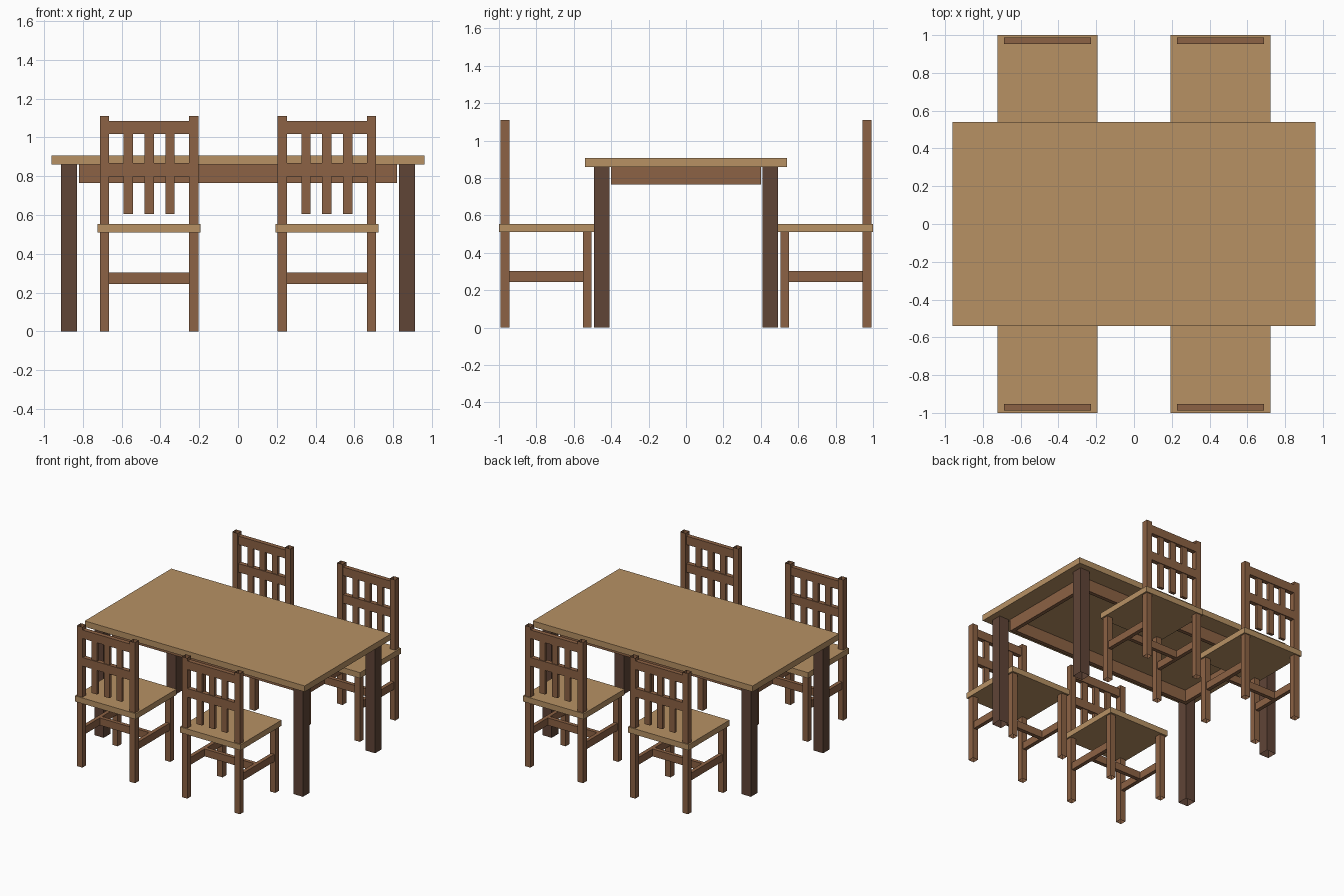
import bpy
import bmesh
from mathutils import Matrix

if "Cube" in bpy.data.objects:
    bpy.data.objects.remove(bpy.data.objects["Cube"])


def material(name, rgb):
    m = bpy.data.materials.new(name)
    m.diffuse_color = (*rgb, 1)
    m.use_nodes = True
    m.node_tree.nodes["Principled BSDF"].inputs["Base Color"].default_value = m.diffuse_color
    return m


LIGHT = material("light wood", (0.474, 0.283, 0.127))
BROWN = material("brown wood", (0.262, 0.122, 0.058))
DARK = material("dark wood", (0.115, 0.058, 0.037))


def box(name, mat, x, y, z, open_ends=False):
    """Box from (min, max) ranges; open_ends leaves off top and bottom."""
    size = [r[1] - r[0] for r in (x, y, z)]
    mid = [(r[0] + r[1]) / 2 for r in (x, y, z)]
    bm = bmesh.new()
    bmesh.ops.create_cube(bm, size=1, matrix=Matrix.Translation(mid) @ Matrix.Diagonal((*size, 1)))
    if open_ends:
        bm.normal_update()
        caps = [f for f in bm.faces if abs(f.normal.z) > 0.9]
        bmesh.ops.delete(bm, geom=caps, context='FACES_ONLY')
    me = bpy.data.meshes.new(name)
    bm.to_mesh(me)
    bm.free()
    me.materials.append(mat)
    ob = bpy.data.objects.new(name, me)
    bpy.context.collection.objects.link(ob)
    return ob


def around(c, width):
    return (c - width / 2, c + width / 2)


# Table: top, hollow legs, apron frame set inside the legs
box("table_top", LIGHT, (-0.96, 0.96), (-0.54, 0.54), (0.86, 0.907))
for sx in (-1, 1):
    for sy in (-1, 1):
        box("table_leg", DARK, around(sx * 0.87, 0.082), around(sy * 0.45, 0.082), (0, 0.86), True)
T = 0.03
for s in (-1, 1):
    box("long_apron", BROWN, (-0.82, 0.82), around(s * (0.4 - T / 2), T), (0.765, 0.86))
    box("short_apron", BROWN, around(s * (0.82 - T / 2), T), (-0.4 + T, 0.4 - T), (0.765, 0.86))


def chair(cx, side):
    """Chair centred on cx; side is -1 for the front row, 1 for the back row."""
    cy = side * 0.748
    back = cy + side * 0.22
    front = cy - side * 0.22
    box("seat", LIGHT, around(cx, 0.53), around(side * 0.745, 0.51), (0.51, 0.555))
    for s in (-1, 1):
        px = cx + s * 0.23
        box("back_post", BROWN, around(px, 0.047), around(back, 0.047), (0, 1.11), True)
        box("front_leg", BROWN, around(px, 0.047), around(front, 0.047), (0, 0.51), True)
        box("side_stretcher", BROWN, around(px, 0.03), around(cy, 0.44), (0.245, 0.303))
    box("cross_stretcher", BROWN, around(cx, 0.46), around(cy, 0.03), (0.245, 0.303))
    # Backrest rails and slats
    for z in ((0.80, 0.868), (1.018, 1.085)):
        box("back_rail", BROWN, around(cx, 0.46), around(back + side * 0.003, 0.035), z)
    for i in (-1, 0, 1):
        box("back_slat", BROWN, around(cx + i * 0.108, 0.048), around(back + side * 0.003, 0.023), (0.606, 1.05))


for cx in (-0.458, 0.458):
    for side in (-1, 1):
        chair(cx, side)
